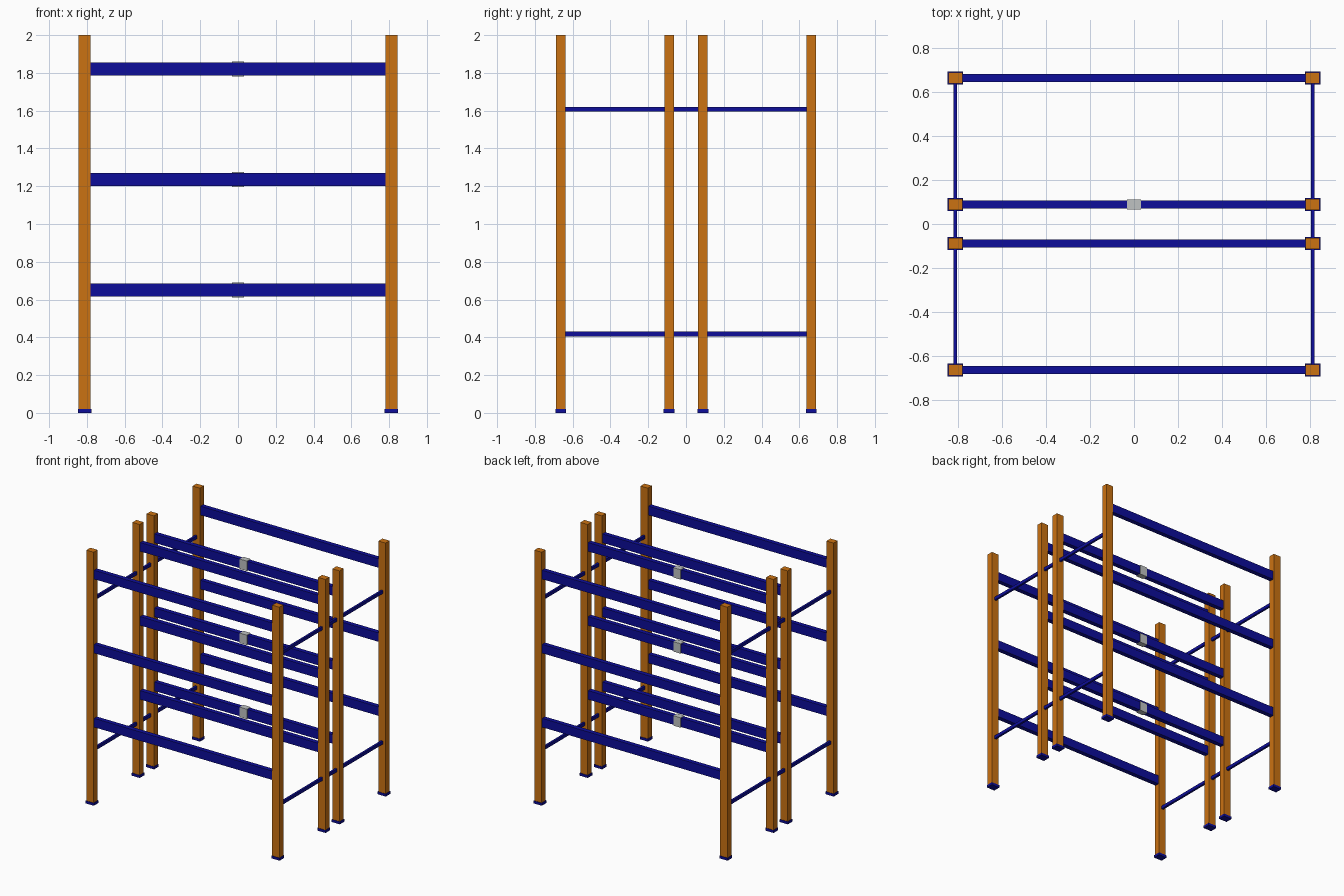
import bpy

cube = bpy.data.objects.get("Cube")
if cube:
    bpy.data.objects.remove(cube, do_unlink=True)


def make_material(name, colour):
    mat = bpy.data.materials.new(name)
    mat.use_nodes = True
    mat.diffuse_color = (*colour, 1)
    mat.node_tree.nodes["Principled BSDF"].inputs["Base Color"].default_value = (*colour, 1)
    return mat


orange = make_material("orange", (0.60, 0.17, 0.006))
blue = make_material("dark blue", (0.004, 0.004, 0.32))
grey = make_material("light grey", (0.52, 0.54, 0.54))


def box(name, centre, size, mat):
    """Add a box given its centre and full dimensions."""
    bpy.ops.mesh.primitive_cube_add(size=1, location=centre)
    obj = bpy.context.object
    obj.name = name
    obj.scale = size
    bpy.ops.object.transform_apply(location=False, rotation=False, scale=True)
    obj.data.materials.append(mat)
    return obj


POST_X = 0.812
ROWS = {"front": -0.663, "inner_front": -0.089, "inner_back": 0.089, "back": 0.663}
LEVELS = {"lower": 0.65, "middle": 1.235, "upper": 1.82}
SIDES = {"left": 1, "right": -1}
FOOT_H = 0.02

# Uprights standing on foot plates
for side, sx in SIDES.items():
    for row, y in ROWS.items():
        x = sx * POST_X
        box(f"{side}_{row}_foot_plate", (x, y, FOOT_H / 2), (0.072, 0.058, FOOT_H), blue)
        box(f"{side}_{row}_post", (x, y, 1 + FOOT_H / 2), (0.063, 0.05, 2 - FOOT_H), orange)

# Long shelf beams, three levels in every row
for level, z in LEVELS.items():
    for row, y in ROWS.items():
        box(f"{level}_{row}_beam", (0, y, z), (2 * (POST_X - 0.031), 0.036, 0.07), blue)
    # Clip around the middle of the inner back beam
    box(f"{level}_beam_clip", (0, ROWS["inner_back"], z), (0.064, 0.046, 0.078), grey)

# Thin tie bars joining the rows at each end
for side, sx in SIDES.items():
    for level, z in (("lower", 0.418), ("upper", 1.608)):
        box(f"{side}_{level}_tie_bar", (sx * POST_X, 0, z), (0.017, 1.29, 0.025), blue)
